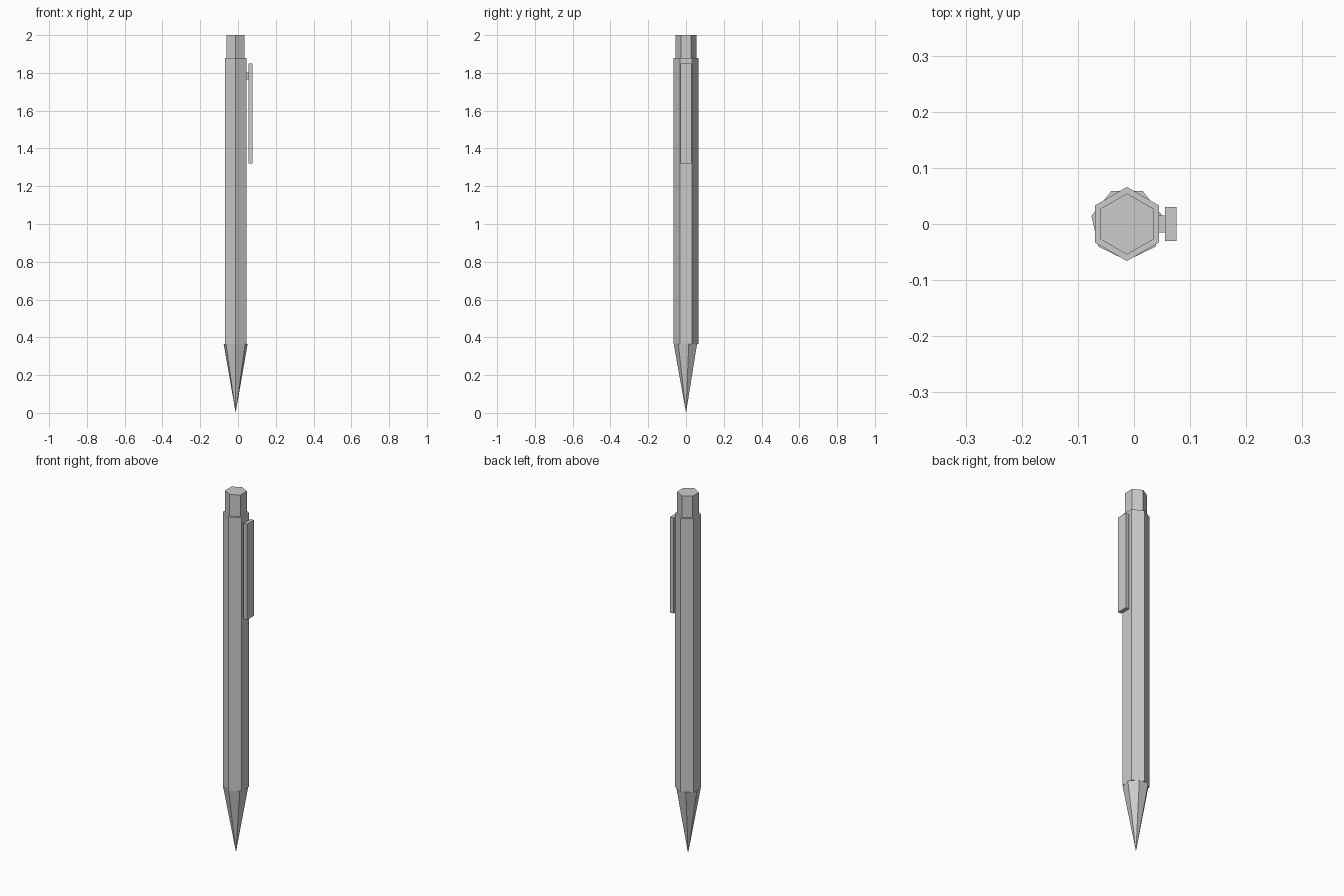
import bpy
from math import pi

if "Cube" in bpy.data.objects:
    bpy.data.objects.remove(bpy.data.objects["Cube"])

AXIS_X = -0.0125  # barrel axis, offset because the clip sticks out to +x


def prism(name, sides, r_low, r_high, z0, z1, start=0.0):
    """Upright prism or cone whose first corner sits at the +y direction plus start."""
    bpy.ops.mesh.primitive_cone_add(vertices=sides, radius1=r_low, radius2=r_high,
                                    depth=z1 - z0, location=(AXIS_X, 0, (z0 + z1) / 2),
                                    rotation=(0, 0, start))
    ob = bpy.context.object
    ob.name = name
    bpy.ops.object.transform_apply(location=False, rotation=True, scale=True)
    return ob


def box(name, x, y, z):
    bpy.ops.mesh.primitive_cube_add(size=1, location=[(a + b) / 2 for a, b in (x, y, z)])
    ob = bpy.context.object
    ob.name = name
    ob.scale = [b - a for a, b in (x, y, z)]
    bpy.ops.object.transform_apply(location=False, rotation=False, scale=True)
    return ob


# Hexagonal barrel and push button
prism("barrel", 6, 0.066, 0.066, 0.365, 1.88)
prism("push_button", 6, 0.0545, 0.0545, 1.88, 2.0)

# Seven-sided pointed tip, one corner facing the front
prism("tip", 7, 0.0, 0.065, 0.0, 0.365, start=pi)

# Pocket clip and the small bridge holding it
box("clip", (0.0555, 0.076), (-0.03, 0.03), (1.32, 1.85))
box("clip_bridge", (0.04, 0.0555), (-0.015, 0.015), (1.765, 1.803))
